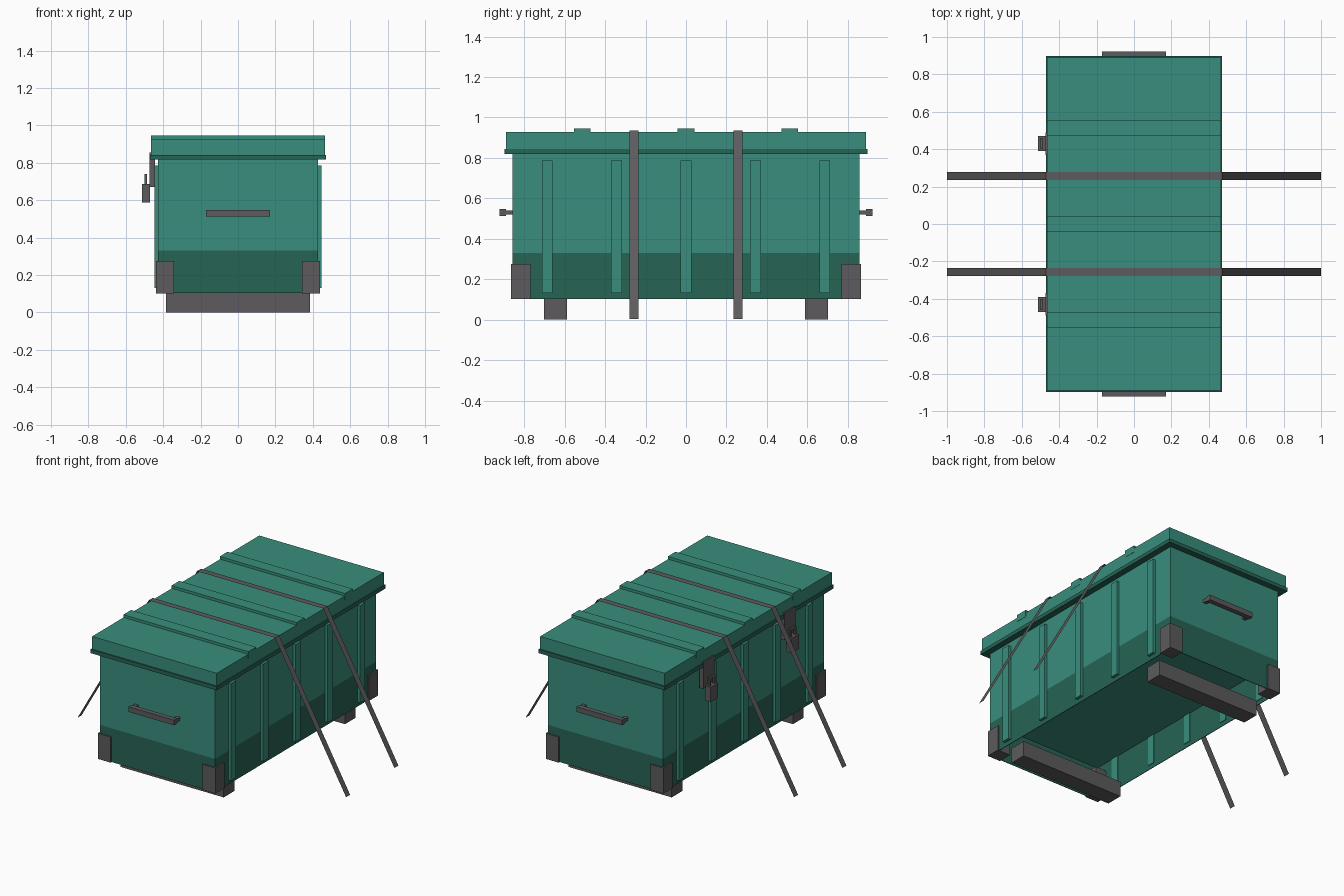
import bpy, bmesh

if "Cube" in bpy.data.objects:
    bpy.data.objects.remove(bpy.data.objects["Cube"])


def material(name, rgb):
    m = bpy.data.materials.new(name)
    m.diffuse_color = (*rgb, 1)
    m.use_nodes = True
    m.node_tree.nodes["Principled BSDF"].inputs["Base Color"].default_value = m.diffuse_color
    return m


GREEN = material("green_shell", (0.04, 0.27, 0.20))
DARK = material("dark_green", (0.02, 0.125, 0.09))
GREY = material("dark_grey", (0.11, 0.105, 0.11))


def finish(name, bm, mat):
    mesh = bpy.data.meshes.new(name)
    bm.to_mesh(mesh)
    bm.free()
    mesh.materials.append(mat)
    obj = bpy.data.objects.new(name, mesh)
    bpy.context.collection.objects.link(obj)
    return obj


def add_box(bm, x, y, z):
    """Add a box from (min, max) ranges to a bmesh."""
    verts = bmesh.ops.create_cube(bm, size=1)["verts"]
    for v in verts:
        for i, (lo, hi) in enumerate((x, y, z)):
            v.co[i] = (lo + hi) / 2 + v.co[i] * (hi - lo)
    return verts


def boxes(name, mat, *ranges):
    bm = bmesh.new()
    for r in ranges:
        add_box(bm, *r)
    return finish(name, bm, mat)


def span(c, half):
    return (c - half, c + half)


def side(s, lo, hi):
    return tuple(sorted((s * lo, s * hi)))


# Upper body
boxes("body", GREEN, (span(0, .428), span(0, .857), (.33, .825)))

# Lower dark skirt: thin walls, open underneath
W, L, T = .428, .857, .004
skirt_z = (.103, .33)
boxes("lower_skirt", DARK,
      *[(side(s, W - T, W), (-L, L), skirt_z) for s in (-1, 1)],
      *[((-W + T, W - T), side(s, L - T, L), skirt_z) for s in (-1, 1)])

# Lid with lip and raised cross ribs
boxes("lid", GREEN, (span(0, .464), span(0, .889), (.842, .928)))
boxes("lid_lip", DARK, (span(0, .47), span(0, .898), (.818, .843)))
for y in (-.513, 0, .513):
    boxes("lid_rib", GREEN, (span(0, .466), span(y, .041), (.90, .946)))

for s in (-1, 1):
    # Upright ribs on the long sides
    for i in range(-2, 3):
        boxes("side_rib", GREEN, (side(s, .42, .447), span(i * .343, .027), (.132, .787)))

    # Corner guards
    for t in (-1, 1):
        boxes("corner_guard", GREY, (side(s, .342, .438), side(t, .77, .866), (.102, .274)))

    # Ground skids
    boxes("skid", GREY, (span(0, .385), span(s * .645, .057), (0, .103)))

    # End handles: two posts and a grip
    boxes("handle", GREY,
          (span(0, .17), side(s, .89, .923), (.512, .547)),
          *[(span(x, .013), side(s, .85, .895), (.519, .541)) for x in (-.155, .155)])

    # Hasp and padlock on the left side
    y = s * .43
    boxes("hasp", GREY, ((-.473, -.445), span(y, .06), (.672, .855)))
    boxes("padlock", GREY,
          ((-.513, -.471), span(y, .04), (.587, .687)),
          *[((-.5, -.487), span(y + d, .007), (.68, .74)) for d in (-.023, .023)],
          ((-.5, -.487), span(y, .03), (.727, .74)))

    # Flat tie-down strap running over the lid to the ground
    bm = bmesh.new()
    rows = [[bm.verts.new((x, s * .257 + d, z)) for d in (-.0215, .0215)]
            for x, z in ((-1, .004), (-.47, .936), (.47, .936), (1, .004))]
    for a, b in zip(rows, rows[1:]):
        bm.faces.new((a[0], b[0], b[1], a[1]))
    finish("strap", bm, GREY)
